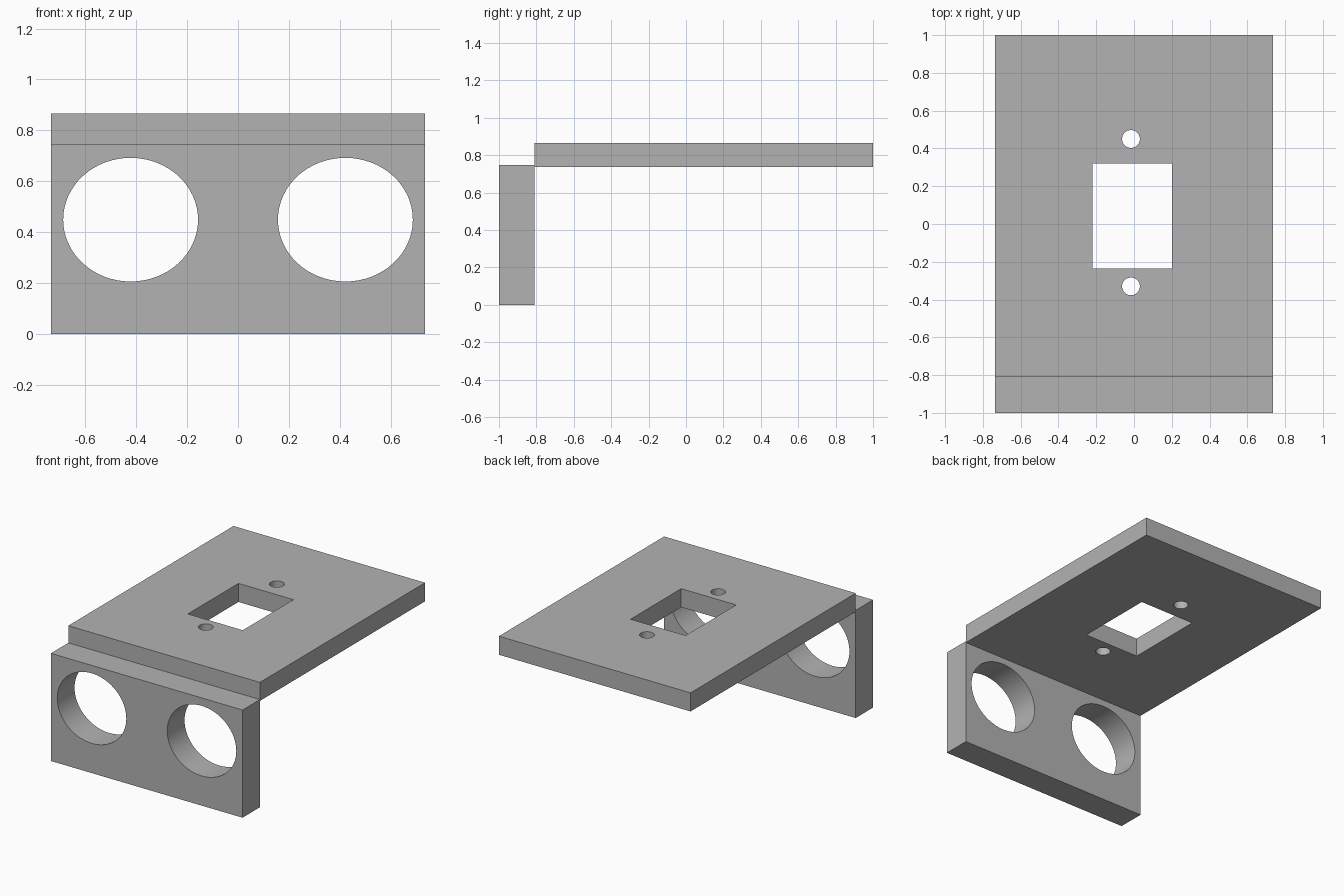
import bpy
import math

cube = bpy.data.objects.get("Cube")
if cube:
    bpy.data.objects.remove(cube, do_unlink=True)

grey = bpy.data.materials.new("plain grey")
grey.use_nodes = True
grey.diffuse_color = (0.45, 0.45, 0.45, 1)
grey.node_tree.nodes["Principled BSDF"].inputs["Base Color"].default_value = (0.45, 0.45, 0.45, 1)


def box(name, low, high):
    """Box between two opposite corners."""
    middle = [(a + b) / 2 for a, b in zip(low, high)]
    bpy.ops.mesh.primitive_cube_add(size=1, location=middle)
    obj = bpy.context.object
    obj.name = name
    obj.scale = [b - a for a, b in zip(low, high)]
    bpy.ops.object.transform_apply(location=False, rotation=False, scale=True)
    obj.data.materials.append(grey)
    return obj


def bore(name, centre, rx, ry, turn=0):
    """Elliptical cutter, upright unless turned about x."""
    bpy.ops.mesh.primitive_cylinder_add(vertices=64, radius=1, depth=0.5,
                                        location=centre, rotation=(turn, 0, 0))
    obj = bpy.context.object
    obj.name = name
    obj.scale = (rx, ry, 1)
    bpy.ops.object.transform_apply(location=False, rotation=True, scale=True)
    obj.data.materials.append(grey)
    return obj


def cut(target, cutters):
    """Subtract the cutters, then remove them."""
    bpy.context.view_layer.objects.active = target
    for cutter in cutters:
        cutter.hide_render = True
        mod = target.modifiers.new("opening", 'BOOLEAN')
        mod.operation = 'DIFFERENCE'
        mod.solver = 'EXACT'
        mod.object = cutter
        bpy.ops.object.modifier_apply(modifier=mod.name)
        bpy.data.objects.remove(cutter, do_unlink=True)
    bpy.ops.object.select_all(action='DESELECT')
    target.select_set(True)
    bpy.ops.object.shade_smooth_by_angle(angle=math.radians(30))


# Front panel with two large round openings
panel = box("front_panel", (-0.735, -1, 0), (0.735, -0.81, 0.747))
cut(panel, [bore("large_bore", (side * 0.422, -0.9, 0.449), 0.265, 0.243, math.pi / 2)
            for side in (-1, 1)])

# Top plate with a rectangular window and two screw holes
plate = box("top_plate", (-0.735, -0.81, 0.737), (0.735, 1, 0.866))
window = box("window_cutter", (-0.22, -0.236, 0.5), (0.202, 0.319, 1.1))
cut(plate, [window] + [bore("screw_bore", (-0.016, y, 0.8), 0.047, 0.047)
                       for y in (-0.33, 0.45)])
